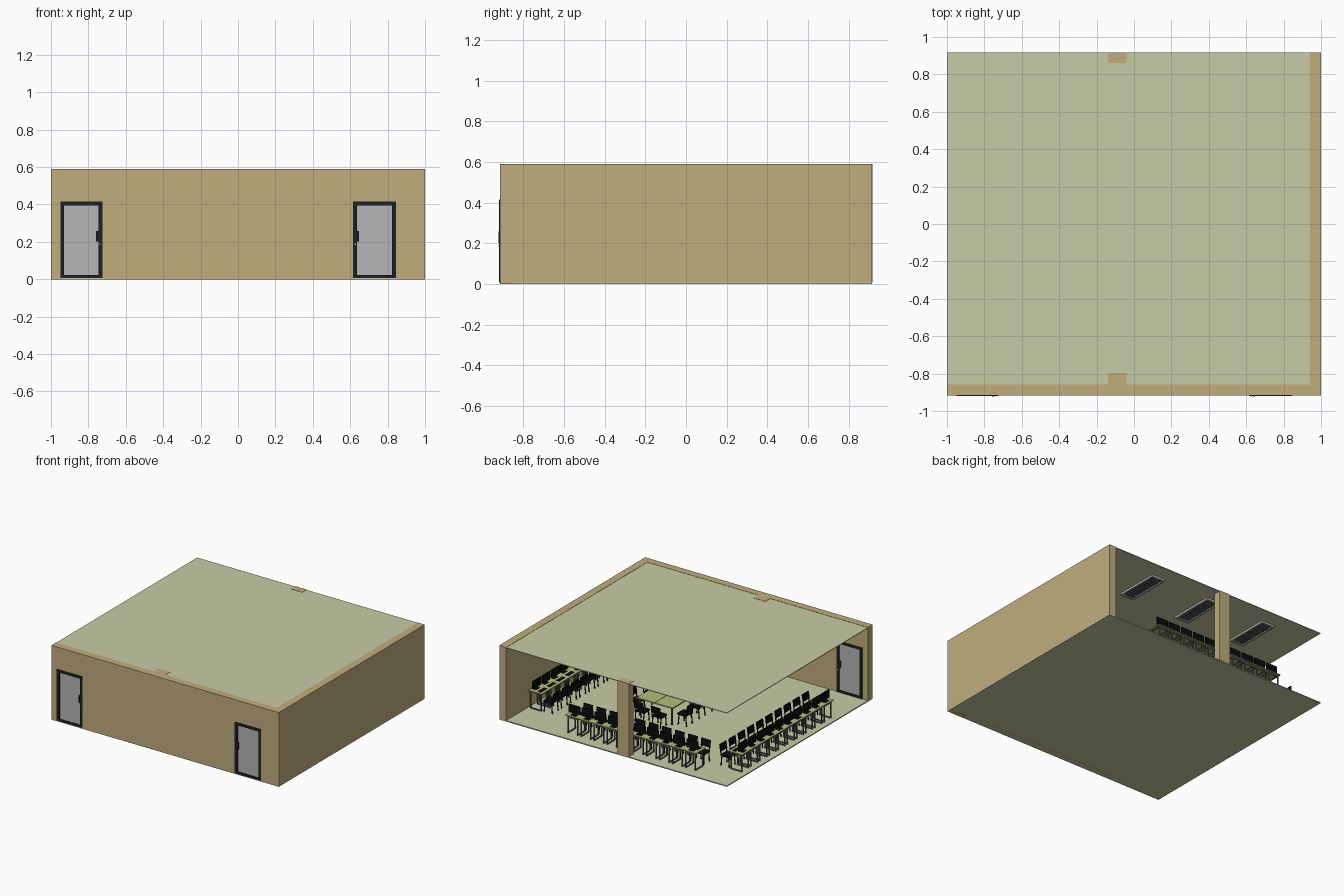
import bpy, bmesh, math
from mathutils import Matrix, Vector

if "Cube" in bpy.data.objects:
    bpy.data.objects.remove(bpy.data.objects["Cube"])


def mat(name, rgb):
    m = bpy.data.materials.new(name)
    m.diffuse_color = [(c / 255) ** 2.2 for c in rgb] + [1]
    m.use_nodes = True
    m.node_tree.nodes["Principled BSDF"].inputs["Base Color"].default_value = m.diffuse_color
    return m


WALL = mat("wall_tan", (192, 172, 125))
SLAB = mat("pale_green", (198, 202, 165))
TOP = mat("desk_green", (178, 188, 122))
BLACK = mat("black", (18, 20, 22))
DARK = mat("dark_frame", (35, 38, 40))
METAL = mat("metal_grey", (95, 97, 100))
GLASS = mat("panel_grey", (180, 180, 180))


def add_box(bm, c, s, tilt=0):
    m = Matrix.Translation(c) @ Matrix.Rotation(tilt, 4, 'X') @ Matrix.Diagonal((*s, 1))
    bmesh.ops.create_cube(bm, size=1, matrix=m)


def make_mesh(name, boxes, material):
    """boxes: (centre, size[, tilt about x])"""
    bm = bmesh.new()
    for b in boxes:
        add_box(bm, *b)
    me = bpy.data.meshes.new(name)
    bm.to_mesh(me)
    bm.free()
    me.materials.append(material)
    return me


def place(me, loc=(0, 0, 0), rot=0):
    ob = bpy.data.objects.new(me.name, me)
    ob.location = loc
    ob.rotation_euler.z = rot
    bpy.context.collection.objects.link(ob)
    return ob


def span(x0, x1, y0, y1, z0, z1):
    return (((x0 + x1) / 2, (y0 + y1) / 2, (z0 + z1) / 2), (x1 - x0, y1 - y0, z1 - z0))


# Room shell: two walls, two columns, floor and ceiling slabs
H, F = 0.59, 0.008
DOORS = [(-0.95, -0.725, 1), (0.615, 0.845, -1)]
DTOP = 0.415
front = [span(a, b, -0.916, -0.857, 0, H) for a, b in
         ((-1, -0.95), (-0.725, 0.615), (0.845, 1))]
front += [span(a, b, -0.916, -0.857, DTOP, H) for a, b, _ in DOORS]
place(make_mesh("front_wall", front, WALL))
place(make_mesh("right_wall", [span(0.94, 1, -0.857, 0.916, F, H)], WALL))
place(make_mesh("columns", [span(-0.14, -0.04, 0.862, 0.918, F, H),
                            span(-0.14, -0.04, -0.857, -0.797, F, H)], WALL))
place(make_mesh("floor", [span(-1, 1, -0.916, 0.916, 0, F)], SLAB))
place(make_mesh("ceiling", [span(-1, 0.94, -0.857, 0.916, H - 0.007, H - 0.002)], SLAB))

# Doors: frame, panel, pull handles on both faces
for a, b, side in DOORS:
    t, y0, y1 = 0.021, -0.92, -0.853
    place(make_mesh("door_frame", [
        span(a, a + t, y0, y1, F, DTOP), span(b - t, b, y0, y1, F, DTOP),
        span(a + t, b - t, y0, y1, DTOP - t, DTOP),
        span(a + t, b - t, y0, y1, F, F + 0.014)], DARK))
    place(make_mesh("door_panel", [span(a + t, b - t, -0.91, -0.863, F + 0.014, DTOP - t)], GLASS))
    hx = b - 0.027 if side > 0 else a + 0.027
    lx = b - 0.012 if side > 0 else a + 0.012
    place(make_mesh("door_handle", [((hx, y, 0.23), (0.012, 0.014, 0.055))
                                    for y in (-0.916, -0.857)], DARK))
    place(make_mesh("door_lock", [((lx, y, 0.188), (0.006, 0.004, 0.008))
                                  for y in (-0.921, -0.852)], GLASS))

# Ceiling lights: rim, dark tray, louvre slats
LX, LY = 0.12, 0.36
rim = [((s * (LX / 2 - 0.007), 0, 0), (0.014, LY, 0.016)) for s in (-1, 1)]
rim += [((0, s * (LY / 2 - 0.007), 0), (LX - 0.028, 0.014, 0.016)) for s in (-1, 1)]
rim_me = make_mesh("light_rim", rim, GLASS)
tray_me = make_mesh("light_tray", [((0, 0, 0.005), (LX - 0.028, LY - 0.028, 0.004))], DARK)
slat_me = make_mesh("light_louvre",
                    [((0, -0.15 + i * 0.025, -0.001), (LX - 0.028, 0.004, 0.01)) for i in range(13)]
                    + [((x, 0, -0.001), (0.004, LY - 0.028, 0.01)) for x in (-0.022, 0, 0.022)], METAL)
for x in (0.43, -0.09, -0.61):
    for y in (0.61, 0.03, -0.55):
        for me in (rim_me, tray_me, slat_me):
            place(me, (x, y, H - 0.015))

# Chair (sitter looks towards +y)
chair_me = make_mesh("chair_seat_and_back", [
    ((0, 0, 0.085), (0.08, 0.08, 0.009)),
    ((0, -0.045, 0.138), (0.08, 0.008, 0.055), 0.15)], BLACK)
chair_legs = [((x, 0.03, 0.042), (0.006, 0.006, 0.085), 0.1) for x in (-0.036, 0.036)]
chair_legs += [((x, -0.035, 0.042), (0.006, 0.006, 0.085), -0.1) for x in (-0.036, 0.036)]
chair_legs += [((x, -0.041, 0.1), (0.006, 0.006, 0.05), 0.12) for x in (-0.036, 0.036)]
chair_legs += [((x, 0, 0.078), (0.006, 0.07, 0.006)) for x in (-0.036, 0.036)]
chair_leg_me = make_mesh("chair_legs", chair_legs, DARK)


def chair(x, y, rot):
    place(chair_me, (x, y, F), rot)
    place(chair_leg_me, (x, y, F), rot)


# Workstation: desk top, looped leg frames, screen and keyboard
P = 0.115
top_me = make_mesh("desk_top", [((0, 0, 0.141), (P, 0.12, 0.008))], TOP)
legs = []
for x in (-0.042, 0.042):
    legs += [((x, y, 0.069), (0.008, 0.008, 0.137)) for y in (-0.046, 0.046)]
    legs += [((x, 0, z), (0.008, 0.084, 0.008)) for z in (0.004, 0.133)]
legs += [((0, 0.046, 0.128), (0.076, 0.006, 0.012))]
desk_leg_me = make_mesh("desk_legs", legs, METAL)
screen_me = make_mesh("monitor", [
    ((0, 0.025, 0.19), (0.1, 0.008, 0.062)),
    ((0, 0.031, 0.16), (0.014, 0.006, 0.034)),
    ((0, 0.028, 0.147), (0.045, 0.03, 0.004)),
    ((0, -0.025, 0.147), (0.075, 0.026, 0.004))], BLACK)


def desk_row(centre, rot, n=10):
    r = Matrix.Rotation(rot, 3, 'Z')
    for i in range(n):
        p = Vector(centre) + r @ Vector(((i - (n - 1) / 2) * P, 0, F))
        for me in (top_me, desk_leg_me, screen_me):
            place(me, p, rot)
        c = p + r @ Vector((0, -0.1, 0))
        chair(c.x, c.y, rot)


desk_row((-0.105, 0.785, 0), 0)
desk_row((-0.905, 0.1, 0), math.pi / 2)
desk_row((0.87, 0.08, 0), -math.pi / 2)

# Meeting table in the middle, made of grouped tops
cx, cy, w, l = 0.06, 0.06, 0.32, 0.5
place(make_mesh("centre_table_top", [
    ((cx + sx * w / 4, cy + k * l / 3, F + 0.141), (w / 2 - 0.003, l / 3 - 0.003, 0.008))
    for sx in (-1, 1) for k in (-1, 0, 1)], TOP))
place(make_mesh("centre_table_legs", [
    ((cx + sx * (w / 2 - 0.02), cy + k * (l / 2 - 0.02), F + 0.069), (0.01, 0.01, 0.137))
    for sx in (-1, 1) for k in (-1, 0, 1)] + [
    ((cx + sx * (w / 2 - 0.02), cy, F + 0.13), (0.008, l - 0.04, 0.012)) for sx in (-1, 1)], METAL))
for k in (-1, 0, 1):
    chair(cx - w / 2 - 0.045, cy + k * 0.16, -math.pi / 2)
    chair(cx + w / 2 + 0.045, cy + k * 0.16, math.pi / 2)
for k in (-1, 1):
    chair(cx + k * 0.075, cy + l / 2 + 0.045, math.pi)
    chair(cx + k * 0.075, cy - l / 2 - 0.045, 0)
